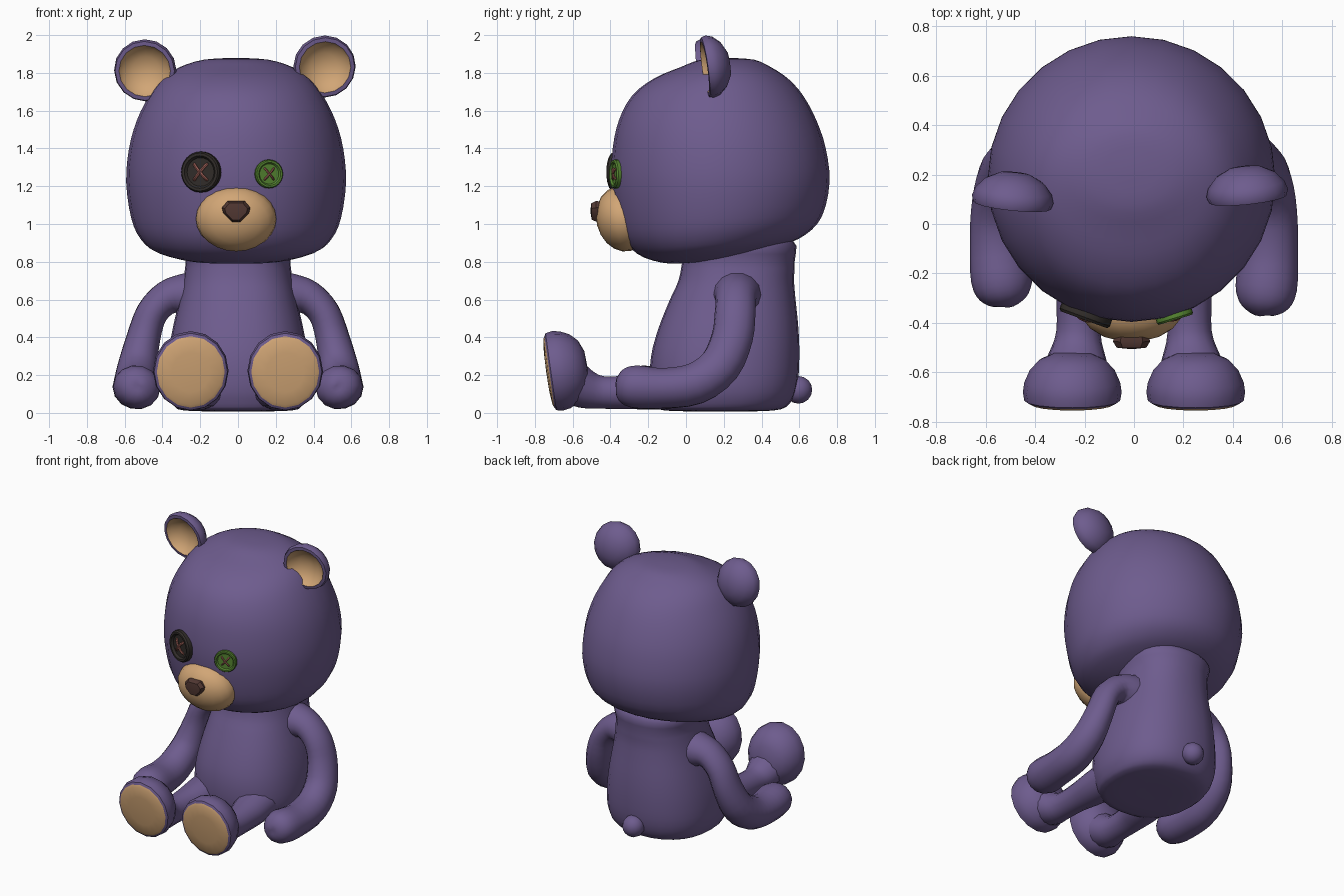
import bpy, bmesh, math
from mathutils import Vector, Matrix, Euler

if "Cube" in bpy.data.objects:
    bpy.data.objects.remove(bpy.data.objects["Cube"])


def material(name, rgb):
    m = bpy.data.materials.new(name)
    m.diffuse_color = (*rgb, 1)
    m.use_nodes = True
    m.node_tree.nodes["Principled BSDF"].inputs["Base Color"].default_value = m.diffuse_color
    return m


FUR = material("purple_fur", (0.155, 0.107, 0.27))
TAN = material("tan_felt", (0.64, 0.38, 0.18))
DARK = material("dark_plastic", (0.03, 0.025, 0.022))
GREEN = material("green_plastic", (0.09, 0.23, 0.03))
NOSE = material("brown_nose", (0.085, 0.04, 0.033))
THREAD = material("red_thread", (0.32, 0.11, 0.09))


def smooth_rows(rows, steps=3):
    """Catmull-Rom interpolation of rows of numbers."""
    out = []
    for i in range(len(rows) - 1):
        a, b, c, d = (rows[max(0, min(len(rows) - 1, i + k))] for k in (-1, 0, 1, 2))
        for s in range(steps):
            t = s / steps
            out.append([0.5 * (2 * q + (r - p) * t + (2 * p - 5 * q + 4 * r - w) * t * t
                               + (3 * q - p - 3 * r + w) * t ** 3)
                        for p, q, r, w in zip(a, b, c, d)])
    out.append(list(rows[-1]))
    return out


def skin(name, rings, mat, angle=50):
    """Join rings of points with quads."""
    bm = bmesh.new()
    vs = [[bm.verts.new(p) for p in ring] for ring in rings]
    n = len(rings[0])
    for lo, hi in zip(vs, vs[1:]):
        for j in range(n):
            k = (j + 1) % n
            bm.faces.new((lo[j], lo[k], hi[k], hi[j]))
    bmesh.ops.remove_doubles(bm, verts=bm.verts, dist=1e-4)
    me = bpy.data.meshes.new(name)
    bm.to_mesh(me)
    bm.free()
    me.materials.append(mat)
    ob = bpy.data.objects.new(name, me)
    bpy.context.collection.objects.link(ob)
    bpy.ops.object.select_all(action='DESELECT')
    ob.select_set(True)
    bpy.context.view_layer.objects.active = ob
    bpy.ops.object.shade_smooth_by_angle(angle=math.radians(angle))
    return ob


def angles(n):
    return [2 * math.pi * j / n for j in range(n)]


def stack(name, rows, x, mat, power=2.0, sides=28):
    """Horizontal oval rings; rows are z, half width, front y, back y, slope."""
    def pw(v):
        return math.copysign(abs(v) ** (2 / power), v)
    rings = []
    for z, rx, y0, y1, slope in smooth_rows(rows):
        rx, ry, yc = max(rx, 0), max(0, (y1 - y0) / 2), (y0 + y1) / 2
        rings.append([Vector((x + rx * pw(math.cos(a)), yc + ry * pw(math.sin(a)),
                              z + slope * ry * math.sin(a))) for a in angles(sides)])
    return skin(name, rings, mat)


def tube(name, rows, side, mat, matrix=Matrix(), sides=14, steps=3):
    """Oval tube along a path; rows are x, y, z, radius along side, other radius."""
    rows = smooth_rows(rows, steps)
    pts = [Vector(r[:3]) for r in rows]
    side, rings = Vector(side), []
    for i, r in enumerate(rows):
        t = (pts[min(i + 1, len(pts) - 1)] - pts[max(i - 1, 0)]).normalized()
        side = (side - t * side.dot(t)).normalized()
        up = t.cross(side)
        rings.append([matrix @ (pts[i] + side * max(r[3], 0) * math.cos(a)
                                + up * max(r[4], 0) * math.sin(a)) for a in angles(sides)])
    return skin(name, rings, mat)


def lathe(name, profile, mat, matrix, sides=16, angle=50):
    rings = [[matrix @ Vector((r * math.cos(a), r * math.sin(a), h)) for a in angles(sides)]
             for r, h in profile]
    return skin(name, rings, mat, angle)


def facing(loc, down=0, yaw=0, scale=(1, 1, 1)):
    """Frame whose local z looks to the front; local y is up."""
    return (Matrix.Translation(loc)
            @ Euler((math.radians(90 + down), 0, math.radians(yaw))).to_matrix().to_4x4()
            @ Matrix.Diagonal((*scale, 1)))


def ball(n=8):
    return [(math.sin(math.pi * i / n), -math.cos(math.pi * i / n)) for i in range(n + 1)]


# Head
stack("head", [
    (0.80, 0, 0.06, 0.06, 0), (0.80, 0.22, -0.08, 0.26, 0.06),
    (0.852, 0.42, -0.22, 0.50, 0.085), (0.92, 0.505, -0.315, 0.63, 0.045),
    (1.03, 0.555, -0.365, 0.72, 0.02), (1.22, 0.582, -0.395, 0.76, 0),
    (1.40, 0.567, -0.388, 0.74, 0), (1.55, 0.525, -0.355, 0.69, 0),
    (1.68, 0.46, -0.285, 0.62, 0), (1.77, 0.39, -0.17, 0.54, 0),
    (1.83, 0.30, -0.03, 0.45, 0), (1.87, 0.17, 0.08, 0.36, 0),
    (1.88, 0, 0.22, 0.22, 0)], -0.01, FUR)

# Torso
stack("torso", [
    (0.01, 0, 0.2, 0.2, 0), (0.012, 0.28, -0.11, 0.46, 0), (0.05, 0.345, -0.165, 0.55, 0),
    (0.15, 0.375, -0.19, 0.59, 0), (0.30, 0.37, -0.185, 0.60, 0),
    (0.45, 0.345, -0.145, 0.595, 0), (0.60, 0.31, -0.085, 0.58, 0),
    (0.70, 0.29, -0.04, 0.572, 0), (0.80, 0.277, -0.02, 0.575, 0),
    (0.92, 0.275, 0.0, 0.56, 0), (0.98, 0, 0.28, 0.28, 0)], 0, FUR, power=2.3)

# Tail
lathe("tail", ball(), FUR, facing((0, 0.595, 0.122), 0, 0, (0.075, 0.075, 0.073)), 14)

for s, tag in ((1, "right"), (-1, "left")):
    # Arm, bent at the elbow; one hand reaches slightly further forward
    dy = 0 if s > 0 else 0.035
    tube(tag + "_arm", [(s * x, y, z, a, b) for x, y, z, a, b in [
        (0.20, 0.27, 0.62, 0.14, 0.14), (0.29, 0.27, 0.625, 0.125, 0.115),
        (0.375, 0.265, 0.61, 0.108, 0.092), (0.455, 0.26, 0.53, 0.108, 0.085),
        (0.50, 0.245, 0.40, 0.11, 0.09), (0.532, 0.18, 0.25, 0.112, 0.105),
        (0.545, 0.05, 0.155, 0.112, 0.115), (0.545, -0.12 + dy, 0.13, 0.108, 0.12),
        (0.535, -0.26 + dy, 0.137, 0.115, 0.125), (0.525, -0.33 + dy, 0.142, 0.095, 0.10),
        (0.52, -0.365 + dy, 0.145, 0.05, 0.05), (0.52, -0.372 + dy, 0.145, 0, 0)]],
        (0, 1, 0), FUR)

    # Leg
    tube(tag + "_leg", [(s * x, y, z, a, b) for x, y, z, a, b in [
        (0.19, 0.02, 0.14, 0.13, 0.12), (0.205, -0.16, 0.12, 0.12, 0.105),
        (0.22, -0.30, 0.11, 0.095, 0.092), (0.225, -0.44, 0.108, 0.09, 0.088),
        (0.23, -0.53, 0.125, 0.115, 0.105), (0.235, -0.60, 0.16, 0.14, 0.12)]],
        (1, 0, 0), FUR)

    # Foot with tan sole
    fm = facing((s * 0.25, -0.522, 0.245), 8, 0, (1, 1.06, 1))
    lathe(tag + "_foot", [(0, 0), (0.08, 0.005), (0.135, 0.03), (0.172, 0.07), (0.194, 0.12),
                          (0.2, 0.16), (0.194, 0.195), (0.18, 0.203)], FUR, fm)
    lathe(tag + "_sole", [(0.18, 0.203), (0.165, 0.211), (0.1, 0.218), (0, 0.22)], TAN, fm)

    # Ear: domed back, rim and scooped lining
    em = facing((0.457, 0.135, 1.835) if s > 0 else (-0.49, 0.11, 1.815), 8, s * 6)
    lathe(tag + "_ear", [(0, -0.10), (0.065, -0.093), (0.12, -0.065), (0.155, -0.025),
                         (0.166, 0.01), (0.158, 0.035), (0.137, 0.037)], FUR, em)
    lathe(tag + "_ear_lining", [(0.137, 0.037), (0.12, 0.01), (0.07, -0.022), (0, -0.035)],
          TAN, em)

# Snout
lathe("snout", ball(10), TAN,
      facing((-0.01, -0.335, 1.027), 14, 0, (0.213, 0.175, 0.14)), 24)

# Nose: faceted, wide above and narrow below
nose = [(-0.045, 0.055), (-0.075, 0.02), (-0.068, -0.01), (-0.022, -0.055),
        (0.022, -0.055), (0.068, -0.01), (0.075, 0.02), (0.045, 0.055)]
nm = facing((-0.01, -0.44, 1.068), 2)
skin("nose", [[nm @ Vector((x * k, z * k, h)) for x, z in nose]
              for k, h in ((0.9, 0), (1, 0.035), (0.8, 0.06), (0, 0.067))], NOSE, 35)

# Button eyes with crossed stitches
for tag, loc, r, yaw, mat in (("left", (-0.19, -0.352, 1.275), 0.108, -20, DARK),
                              ("right", (0.16, -0.362, 1.265), 0.076, 17, GREEN)):
    bm_ = facing(loc, 0, yaw, (r, r, r))
    lathe(tag + "_button_eye", [(0, -0.1), (0.95, -0.1), (1, 0.0), (1, 0.25), (0.93, 0.35),
                                (0.8, 0.35), (0.7, 0.22), (0, 0.2)], mat, bm_, 24, 30)
    for d in (1, -1):
        tube(tag + "_stitch", [(-0.34, -0.4 * d, 0.15, 0.08, 0.08),
                               (-0.26, -0.3 * d, 0.28, 0.08, 0.08), (0, 0, 0.34, 0.08, 0.08),
                               (0.26, 0.3 * d, 0.28, 0.08, 0.08),
                               (0.34, 0.4 * d, 0.15, 0.08, 0.08)],
             (0, 0, 1), THREAD, bm_, 6, 2)
